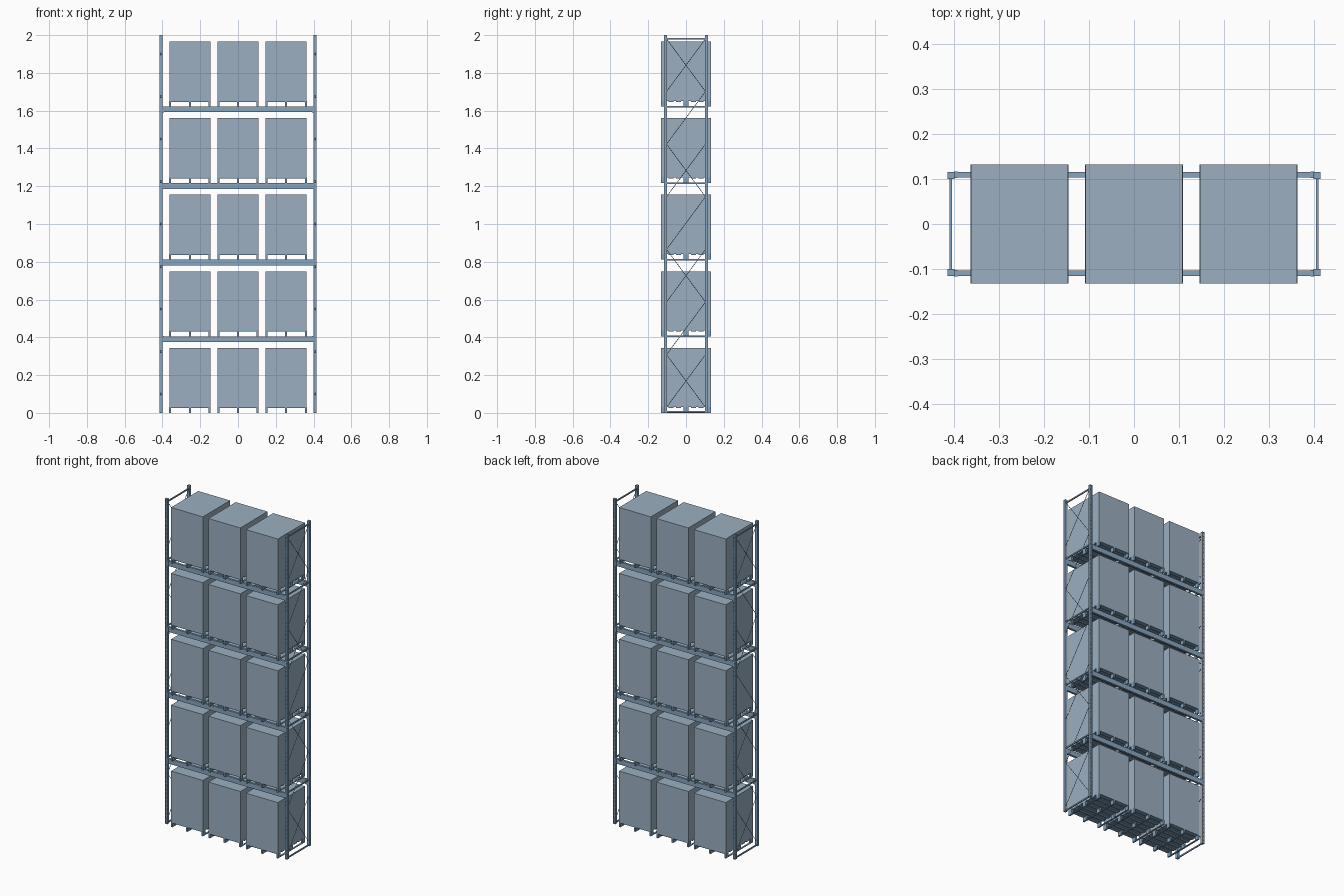
import bpy, bmesh
from mathutils import Matrix, Vector

if "Cube" in bpy.data.objects:
    bpy.data.objects.remove(bpy.data.objects["Cube"])


def material(name, rgb):
    m = bpy.data.materials.new(name)
    m.diffuse_color = (*rgb, 1)
    m.use_nodes = True
    m.node_tree.nodes["Principled BSDF"].inputs["Base Color"].default_value = m.diffuse_color
    return m


STEEL = material("blue_steel", (0.25, 0.38, 0.52))
CARTON = material("grey_load", (0.33, 0.43, 0.53))
PALLET = material("pallet_blue", (0.22, 0.36, 0.50))


def make(name, fill, mat):
    """Create an object whose mesh is filled by fill(bm)."""
    bm = bmesh.new()
    fill(bm)
    me = bpy.data.meshes.new(name)
    bm.to_mesh(me)
    bm.free()
    me.materials.append(mat)
    ob = bpy.data.objects.new(name, me)
    bpy.context.collection.objects.link(ob)
    return ob


def box(bm, x0, x1, y0, y1, z0, z1):
    m = Matrix.Translation(((x0 + x1) / 2, (y0 + y1) / 2, (z0 + z1) / 2))
    m = m @ Matrix.Diagonal((x1 - x0, y1 - y0, z1 - z0, 1))
    bmesh.ops.create_cube(bm, size=1, matrix=m)


def rod(bm, a, b, r):
    a, b = Vector(a), Vector(b)
    d = b - a
    m = Matrix.Translation((a + b) / 2) @ d.to_track_quat('Z', 'Y').to_matrix().to_4x4()
    bmesh.ops.create_cone(bm, cap_ends=True, segments=6, radius1=r, radius2=r,
                          depth=d.length, matrix=m)


PITCH = 0.4055                      # shelf spacing
LEVELS = [i * PITCH for i in range(5)]
SIDES = (-1, 1)


# Uprights with a column of shallow slots on the outward face
def upright(sx, sy):
    def fill(bm):
        xc, yc = sx * 0.408, sy * 0.108
        box(bm, xc - 0.0078, xc + 0.0078, yc - 0.008, yc + 0.008, 0, 2)
        vertical = [e for e in bm.edges if abs(e.verts[0].co.z - e.verts[1].co.z) > 1]
        bmesh.ops.subdivide_edges(bm, edges=vertical, cuts=79, use_grid_fill=True)
        bm.normal_update()
        faces = [f for f in bm.faces if f.normal.y * sy > 0.9]
        bmesh.ops.inset_individual(bm, faces=faces, thickness=0.0055, depth=0)
        bmesh.ops.inset_individual(bm, faces=faces, thickness=0.0002, depth=-0.002)
    return fill


for sx in SIDES:
    side = "left" if sx < 0 else "right"
    for sy in SIDES:
        make(f"upright_{side}_{'front' if sy < 0 else 'back'}", upright(sx, sy), STEEL)

    # End-frame bracing: horizontals, alternate crosses and single diagonals
    def bracing(bm):
        xc = sx * 0.408
        for z in [0.005] + LEVELS[1:] + [1.98]:
            box(bm, xc - 0.003, xc + 0.003, -0.102, 0.102, z - 0.004, z + 0.004)
        step = 1.95 / 7
        for i in range(7):
            z0, z1 = 0.03 + i * step, 0.03 + (i + 1) * step
            rod(bm, (xc + 0.0015, -0.103, z0), (xc + 0.0015, 0.103, z1), 0.0015)
            if i % 2 == 0:
                rod(bm, (xc - 0.0015, 0.103, z0), (xc - 0.0015, -0.103, z1), 0.0015)
    make(f"frame_bracing_{side}", bracing, STEEL)

# Load beams with end connectors
for n, z in enumerate(LEVELS[1:], 1):
    for sy in SIDES:
        def beam(bm):
            yc = sy * 0.1095
            box(bm, -0.400, 0.400, yc - 0.0065, yc + 0.0065, z - 0.03, z)
            for sx in SIDES:
                xs = sorted((sx * 0.401, sx * 0.393))
                box(bm, *xs, yc - 0.0075, yc + 0.0075, z - 0.0305, z + 0.0005)
        make(f"beam_{n}_{'front' if sy < 0 else 'back'}", beam, STEEL)


# Pallet: runners, nine blocks and cross boards
def pallet(bm):
    for x in (-0.104, 0, 0.104):
        box(bm, x - 0.005, x + 0.005, -0.132, 0.132, 0, 0.004)
        for y in (-0.119, 0, 0.119):
            box(bm, x - 0.005, x + 0.005, y - 0.013, y + 0.013, 0.004, 0.026)
    for i in range(7):
        y = -0.119 + i * 0.238 / 6
        box(bm, -0.109, 0.109, y - 0.013, y + 0.013, 0.025, 0.030)


def load(bm):
    box(bm, -0.1085, 0.1085, -0.132, 0.132, 0.030, 0.344)


# Repeat pallet and load over all bays
pallet_mesh = make("pallet_0_0", pallet, PALLET)
load_mesh = make("load_box_0_0", load, CARTON)
for n, z in enumerate(LEVELS):
    for k, x in enumerate((-0.255, 0, 0.255)):
        for src, nm in ((pallet_mesh, "pallet"), (load_mesh, "load_box")):
            if n == k == 0:
                ob = src
            else:
                ob = bpy.data.objects.new(f"{nm}_{n}_{k}", src.data)
                bpy.context.collection.objects.link(ob)
            ob.location = (x, 0, z)
